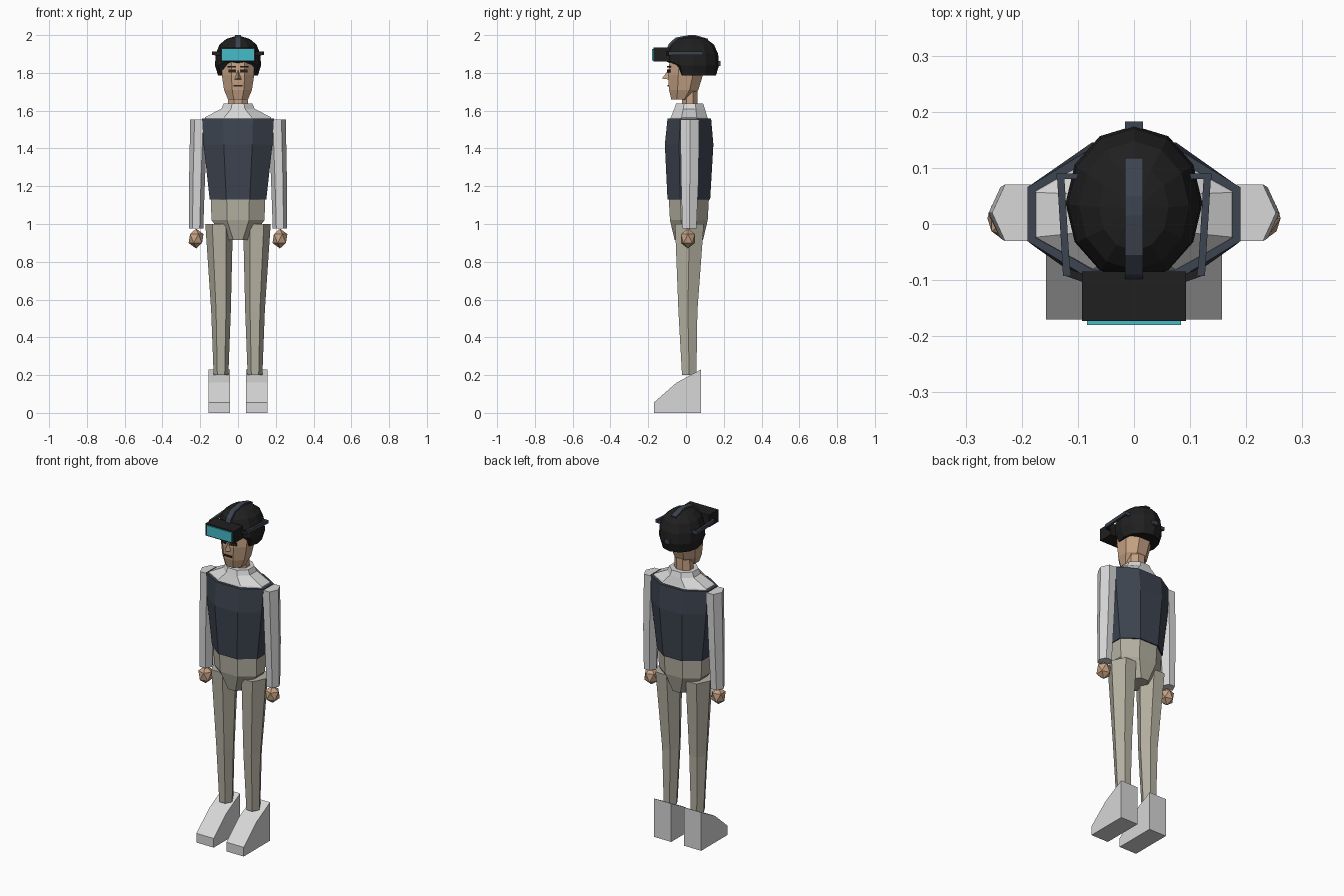
import bpy, bmesh, math
from mathutils import Vector

old = bpy.data.objects.get("Cube")
if old:
    bpy.data.objects.remove(old, do_unlink=True)


def material(name, r, g, b):
    m = bpy.data.materials.new(name)
    m.use_nodes = True
    m.diffuse_color = (r, g, b, 1)
    m.node_tree.nodes["Principled BSDF"].inputs["Base Color"].default_value = (r, g, b, 1)
    return m


BLACK = material("helmet black", .014, .014, .014)
NAVY = material("navy", .047, .058, .08)
CYAN = material("cyan lens", .06, .5, .58)
WHITE = material("white cloth", .68, .68, .68)
KHAKI = material("khaki", .46, .44, .36)
SKIN = material("skin", .56, .36, .23)
BROWN = material("dark brown", .03, .015, .01)


def finish(name, bm, mat):
    bmesh.ops.recalc_face_normals(bm, faces=bm.faces)
    mesh = bpy.data.meshes.new(name)
    bm.to_mesh(mesh)
    bm.free()
    mesh.materials.append(mat)
    ob = bpy.data.objects.new(name, mesh)
    bpy.context.collection.objects.link(ob)
    return ob


def loft(name, mat, sides, phase, rings, shape=None):
    """Skin stacked ellipses given as (z, centre x, centre y, radius x, radius y)."""
    bm = bmesh.new()
    loops = []
    for z, cx, cy, rx, ry in rings:
        angles = [math.radians(phase) + math.tau * i / sides for i in range(sides)]
        loops.append([bm.verts.new((cx + rx * math.cos(a), cy + ry * math.sin(a), z)) for a in angles])
    for low, high in zip(loops, loops[1:]):
        for i in range(sides):
            j = (i + 1) % sides
            bm.faces.new((low[i], low[j], high[j], high[i]))
    bm.faces.new(loops[0])
    bm.faces.new(loops[-1])
    if shape:
        for v in bm.verts:
            shape(v.co)
    return finish(name, bm, mat)


def octagon(name, mat, rows):
    """Loft of flat-fronted octagons given as (z, half width, front y, back y)."""
    k = math.cos(math.pi / 8)
    rings = [(z, 0, (f + b) / 2, w / k, (b - f) / 2 / k) for z, w, f, b in rows]
    return loft(name, mat, 8, 22.5, rings)


def prism(name, mat, profile, x0, x1):
    """Extrude a side profile of (y, z) points from x0 to x1."""
    bm = bmesh.new()
    face = bm.faces.new([bm.verts.new((x0, y, z)) for y, z in profile])
    out = bmesh.ops.extrude_face_region(bm, geom=[face])["geom"]
    bmesh.ops.translate(bm, vec=(x1 - x0, 0, 0), verts=[v for v in out if isinstance(v, bmesh.types.BMVert)])
    return finish(name, bm, mat)


def box(name, mat, centre, size, turn=0):
    bm = bmesh.new()
    bmesh.ops.create_cube(bm, size=1)
    for v in bm.verts:
        v.co = v.co * Vector(size)
    ob = finish(name, bm, mat)
    ob.location = centre
    ob.rotation_euler.z = turn
    return ob


def bar(name, mat, a, b, z, width, height):
    """Straight horizontal bar between two plan points."""
    dx, dy = b[0] - a[0], b[1] - a[1]
    return box(name, mat, ((a[0] + b[0]) / 2, (a[1] + b[1]) / 2, z),
               (math.hypot(dx, dy), width, height), math.atan2(dy, dx))


# Torso clothing
octagon("trouser_hips", KHAKI, [(.915, .06, -.06, .09), (1.02, .14, -.085, .115), (1.15, .145, -.092, .122)])
octagon("vest", NAVY, [(1.13, .15, -.098, .128), (1.42, .182, -.112, .145), (1.558, .19, -.098, .133)])
octagon("shirt_yoke", WHITE, [(1.55, .177, -.085, .12), (1.565, .175, -.08, .113),
                              (1.61, .088, -.062, .1), (1.638, .076, -.052, .09)])

# Head and face
loft("neck", SKIN, 8, 22.5, [(1.62, 0, .02, .057, .045), (1.75, 0, .02, .053, .045)])
octagon("head", SKIN, [(1.66, .053, -.078, .02), (1.71, .074, -.09, .065),
                       (1.79, .086, -.095, .09), (1.88, .085, -.085, .09)])
bm = bmesh.new()
for p in [(0, -.127, 1.77), (.02, -.09, 1.765), (-.02, -.09, 1.765), (0, -.09, 1.82)]:
    bm.verts.new(p)
bmesh.ops.convex_hull(bm, input=bm.verts)
finish("nose", bm, SKIN)
box("mouth", BROWN, (0, -.093, 1.732), (.05, .008, .01))

# Helmet, raised over the face
def face_opening(co):
    if co.y < -.045 and co.z < 1.86:
        co.z = 1.845 if co.z < 1.8 else 1.86


loft("helmet", BLACK, 12, 0, [
    (1.785, 0, .04, .105, .118), (1.84, 0, .037, .122, .138), (1.9, 0, .035, .118, .135),
    (1.95, 0, .033, .098, .115), (1.98, 0, .03, .062, .078), (1.995, 0, .03, .01, .01)], face_opening)
prism("helmet_ridge", NAVY, [(-.106, 1.87), (-.108, 1.91), (-.09, 1.955), (-.055, 1.987), (.015, 2),
                             (.05, 2), (.118, 1.98), (.1, 1.9)], -.016, .016)
box("rear_clip", NAVY, (0, .168, 1.85), (.032, .03, .025))

# Goggles
box("goggle_body", BLACK, (0, -.129, 1.897), (.186, .088, .074))
box("goggle_lens", CYAN, (0, -.1765, 1.896), (.168, .007, .06))

# Paired parts
for side, s in (("left", 1), ("right", -1)):
    box(side + "_eye", BROWN, (s * .032, -.091, 1.81), (.038, .008, .018), s * .3)
    box(side + "_eyebrow", BLACK, (s * .034, -.09, 1.833), (.042, .009, .008), s * .3)
    bar(side + "_goggle_hinge", BLACK, (s * .08, -.1), (s * .122, -.085), 1.902, .014, .02)
    bar(side + "_goggle_strap", NAVY, (s * .12, -.092), (s * .131, .09), 1.904, .013, .02)
    bar(side + "_strap_end", NAVY, (s * .138, .085), (s * .1, .085), 1.904, .01, .02)
    loft(side + "_sleeve", WHITE, 6, 0, [
        (.975, s * .222, .018, .038, .043), (1.23, s * .217, .02, .042, .053), (1.553, s * .207, .02, .046, .058)])
    loft(side + "_trouser_leg", KHAKI, 6, 0, [
        (.2, s * .09, .017, .039, .044), (.54, s * .09, .01, .052, .058), (1.0, s * .1, .018, .073, .088)])
    bm = bmesh.new()
    bmesh.ops.create_icosphere(bm, subdivisions=1, radius=.05)
    hand = finish(side + "_hand", bm, SKIN)
    hand.location = (s * .222, .01, .923)
    hand.scale = (.88, .88, 1.05)
    prism(side + "_shoe", WHITE, [(-.17, 0), (-.17, .055), (-.05, .16), (.08, .23), (.08, 0)], s * .042, s * .157)
